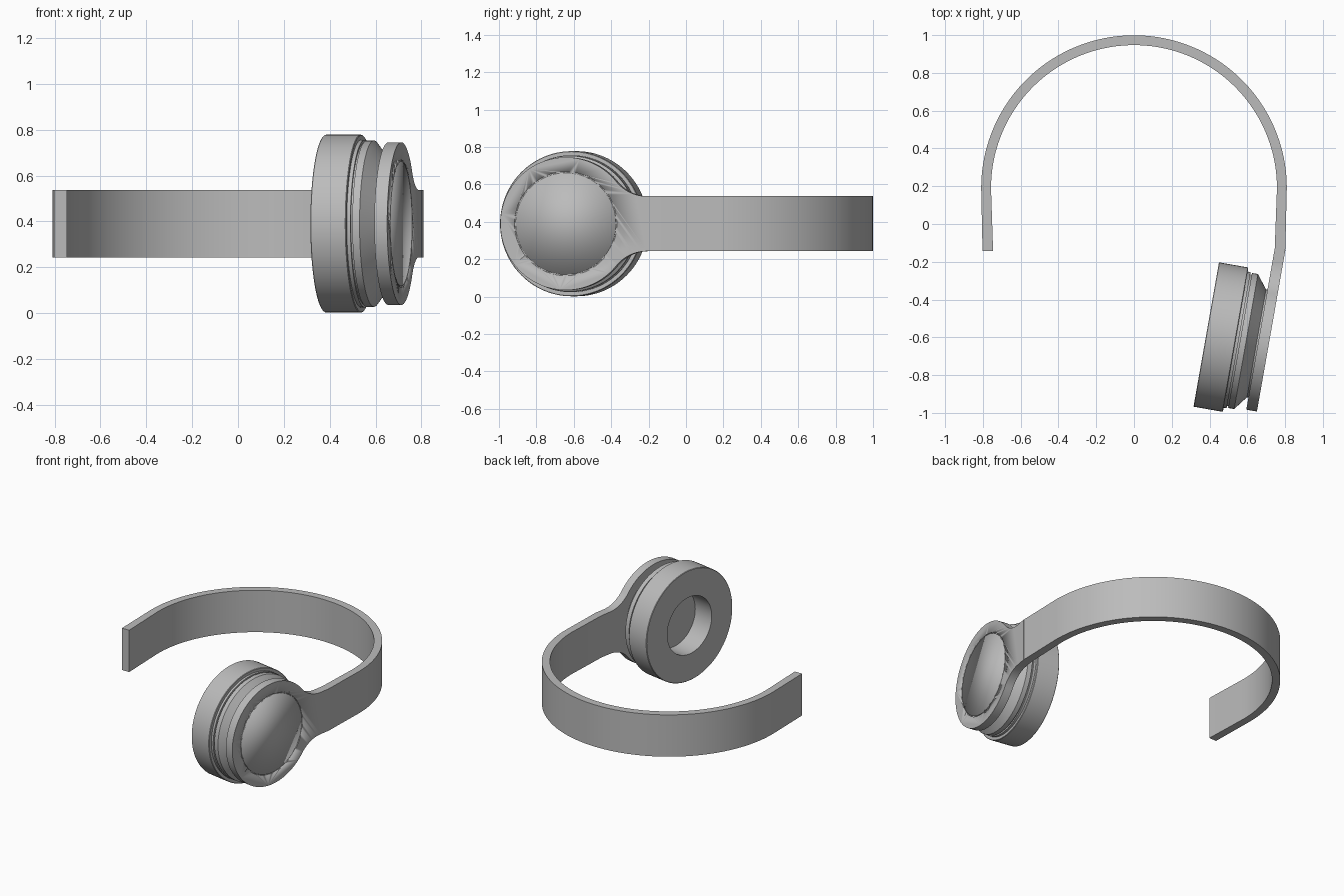
import bpy, bmesh
from math import sin, cos, pi, radians, atan2, sqrt
from mathutils import Matrix, Vector

cube = bpy.data.objects.get("Cube")
if cube:
    bpy.data.objects.remove(cube, do_unlink=True)

grey = bpy.data.materials.new("plain_grey")
grey.use_nodes = True
COLOUR = (0.5, 0.5, 0.5, 1)
grey.diffuse_color = COLOUR
grey.node_tree.nodes["Principled BSDF"].inputs["Base Color"].default_value = COLOUR

MID_Z = 0.39       # height of the band centre line and cup axis
HALF_WIDTH = 0.147  # half the band width
# Cup frame: local x runs outward along the cup axis, local y up the arm
CUP = Matrix.Translation((0.3825, -0.585, MID_Z)) @ Matrix.Rotation(radians(-10), 4, 'Z')


def finish(name, bm, matrix=Matrix()):
    bmesh.ops.recalc_face_normals(bm, faces=bm.faces)
    mesh = bpy.data.meshes.new(name)
    bm.to_mesh(mesh)
    bm.free()
    mesh.materials.append(grey)
    obj = bpy.data.objects.new(name, mesh)
    bpy.context.collection.objects.link(obj)
    obj.matrix_world = matrix
    bpy.ops.object.select_all(action='DESELECT')
    obj.select_set(True)
    bpy.context.view_layer.objects.active = obj
    bpy.ops.object.shade_smooth_by_angle(angle=radians(30))
    return obj


def lathe(name, profile, closed=False, steps=96):
    """Turn (axial, radius) points about the cup axis."""
    bm = bmesh.new()
    verts = [bm.verts.new((t, 0, r)) for t, r in profile]
    pairs = list(zip(verts, verts[1:]))
    if closed:
        pairs.append((verts[-1], verts[0]))
    edges = [bm.edges.new(p) for p in pairs]
    bmesh.ops.spin(bm, geom=verts + edges, cent=(0, 0, 0), axis=(1, 0, 0),
                   angle=2 * pi, steps=steps, use_merge=True)
    bmesh.ops.remove_doubles(bm, verts=bm.verts, dist=1e-5)
    return finish(name, bm, CUP)


def prism(name, outline, offset, matrix=Matrix()):
    """Extrude a closed outline of 3D points by an offset."""
    bm = bmesh.new()
    face = bm.faces.new([bm.verts.new(p) for p in outline])
    new = bmesh.ops.extrude_face_region(bm, geom=[face])["geom"]
    bmesh.ops.translate(bm, vec=offset,
                        verts=[v for v in new if isinstance(v, bmesh.types.BMVert)])
    return finish(name, bm, matrix)


# Headband: arc with a straight stub on each end
STEPS, RADIUS, ARC_Y = 80, 0.783, 0.19
path = [Vector((0.773, -0.135))]
path += [Vector((RADIUS * cos(pi * i / STEPS), ARC_Y + RADIUS * sin(pi * i / STEPS)))
         for i in range(STEPS + 1)]
path.append(Vector((-0.774, -0.143)))
outer, inner = [], []
for i, p in enumerate(path):
    tangent = (path[min(i + 1, len(path) - 1)] - path[max(i - 1, 0)]).normalized()
    side = Vector((tangent.y, -tangent.x)) * (0.028 if i in (0, len(path) - 1) else 0.026)
    outer.append(p + side)
    inner.append(p - side)
prism("headband", [(p.x, p.y, MID_Z - HALF_WIDTH) for p in outer + inner[::-1]],
      (0, 0, 2 * HALF_WIDTH))

# Arm plate: disc blended by fillets into the band width
DISC, FILLET, ARM_END = 0.355, 0.214, 0.514
PLATE_IN, PLATE_OUT = 0.278, 0.335
fillet_h = HALF_WIDTH + FILLET
fillet_u = sqrt((DISC + FILLET) ** 2 - fillet_h ** 2)
touch = atan2(fillet_h, fillet_u)
half = [(ARM_END, HALF_WIDTH)]
for i in range(17):
    a = -pi / 2 - (pi / 2 - touch) * i / 16
    half.append((fillet_u + FILLET * cos(a), fillet_h + FILLET * sin(a)))
for i in range(1, 48):
    a = touch + (pi - touch) * i / 48
    half.append((DISC * cos(a), DISC * sin(a)))
loop = half + [(-DISC, 0)] + [(u, -h) for u, h in reversed(half)]
plate = prism("arm_plate", [(PLATE_IN, u, h) for u, h in loop],
              (PLATE_OUT - PLATE_IN, 0, 0), CUP)

# Thin round groove in the outer face of the plate
groove = lathe("groove_cutter", [(PLATE_OUT - 0.006, 0.272), (PLATE_OUT + 0.01, 0.272),
                                 (PLATE_OUT + 0.01, 0.278), (PLATE_OUT - 0.006, 0.278)],
               closed=True)
groove.hide_render = True
groove.hide_set(True)
cut = plate.modifiers.new("panel_groove", 'BOOLEAN')
cut.operation = 'DIFFERENCE'
cut.solver = 'EXACT'
cut.object = groove

# Ear cushion with a round recess
lathe("ear_cushion", [(0.148, 0), (0.148, 0.2), (0, 0.2), (0, 0.385), (0.003, 0.388),
                      (0.155, 0.388), (0.158, 0.385), (0.158, 0)])

# Cup shell: stepped ring, narrow groove, then a cone up to the plate
lathe("cup_shell", [(0.152, 0), (0.152, 0.366), (0.174, 0.366), (0.174, 0.354),
                    (0.182, 0.354), (0.182, 0.363), (0.214, 0.363),
                    (0.27, 0.29), (0.282, 0.29), (0.282, 0)])
